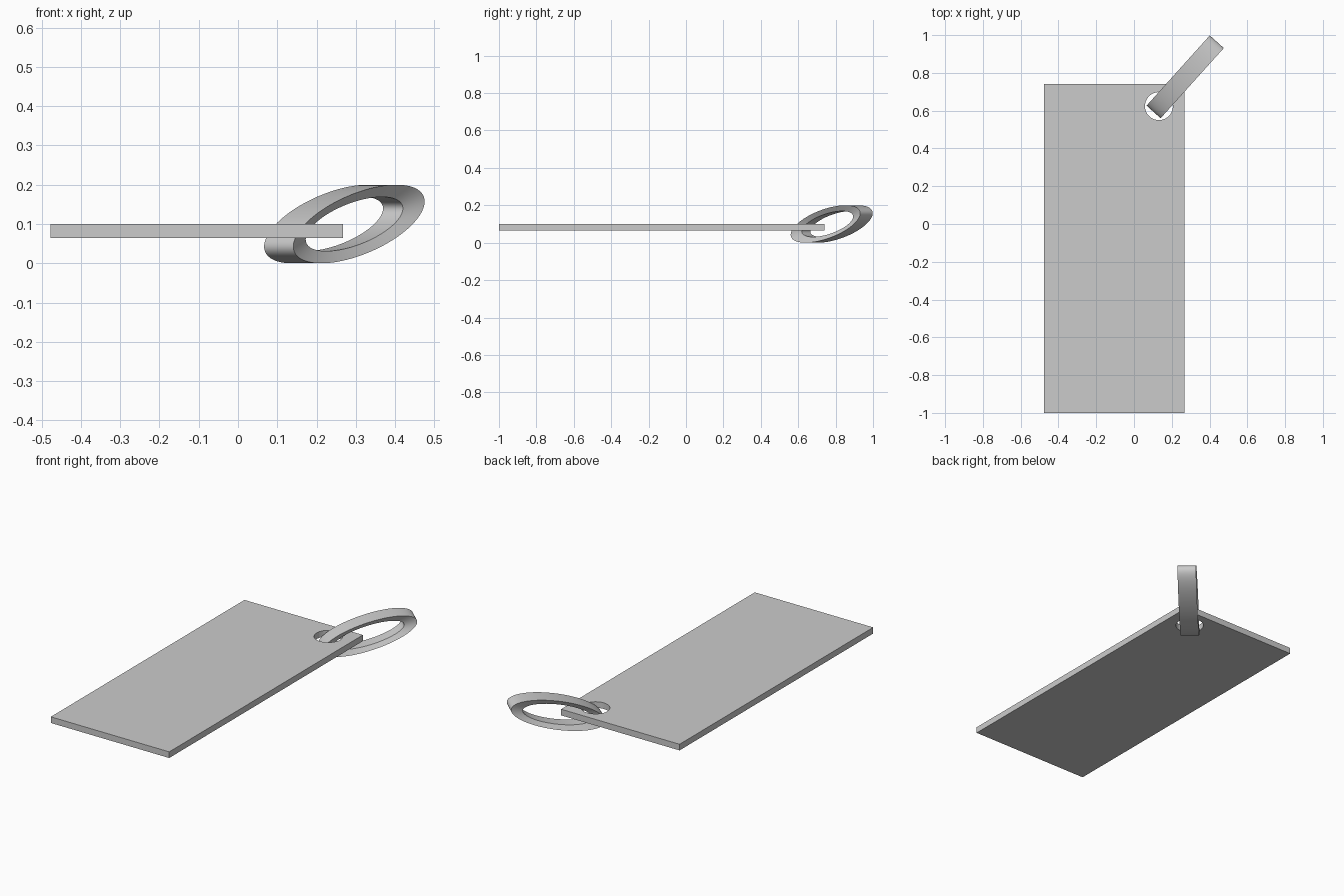
import bpy, bmesh
from math import sin, cos, pi, radians
from mathutils import Matrix

if "Cube" in bpy.data.objects:
    bpy.data.objects.remove(bpy.data.objects["Cube"])

# Flat tag plate
bpy.ops.mesh.primitive_cube_add(size=1, location=(-0.105, -0.13, 0.082))
plate = bpy.context.object
plate.name = "tag_plate"
plate.scale = (0.745, 1.74, 0.035)
bpy.ops.object.transform_apply(location=False, rotation=False, scale=True)

# Round hole near the corner
bpy.ops.mesh.primitive_cylinder_add(vertices=48, radius=0.074, depth=0.3,
                                    location=(0.132, 0.624, 0.082))
cutter = bpy.context.object
cutter.name = "hole_cutter"
cutter.hide_render = True
cut = plate.modifiers.new("hole", 'BOOLEAN')
cut.operation = 'DIFFERENCE'
cut.object = cutter
cut.solver = 'EXACT'
bpy.context.view_layer.objects.active = plate
bpy.ops.object.modifier_apply(modifier=cut.name)
bpy.data.objects.remove(cutter)

# Slanted oval key ring with a tapered four-sided section
# section corners: half length, half height, sideways offset
section = [(0.250, 0.100, -0.050), (0.250, 0.100, 0.050),
           (0.185, 0.069, 0.034), (0.185, 0.069, -0.034)]
steps, lean = 96, radians(35)
bm = bmesh.new()
rings = []
for i in range(steps):
    t = 2 * pi * i / steps
    rings.append([bm.verts.new((a * cos(t), w, h * sin(t + lean)))
                  for a, h, w in section])
for i in range(steps):
    r, n = rings[i], rings[(i + 1) % steps]
    for j in range(4):
        k = (j + 1) % 4
        bm.faces.new((r[j], r[k], n[k], n[j]))
bmesh.ops.recalc_face_normals(bm, faces=bm.faces)
bm.transform(Matrix.Rotation(radians(48), 4, 'Z'))
mesh = bpy.data.meshes.new("key_ring")
bm.to_mesh(mesh)
bm.free()
ring = bpy.data.objects.new("key_ring", mesh)
ring.location = (0.271, 0.779, 0.1)
bpy.context.collection.objects.link(ring)
bpy.ops.object.select_all(action='DESELECT')
ring.select_set(True)
bpy.context.view_layer.objects.active = ring
bpy.ops.object.shade_smooth_by_angle(angle=radians(25))
